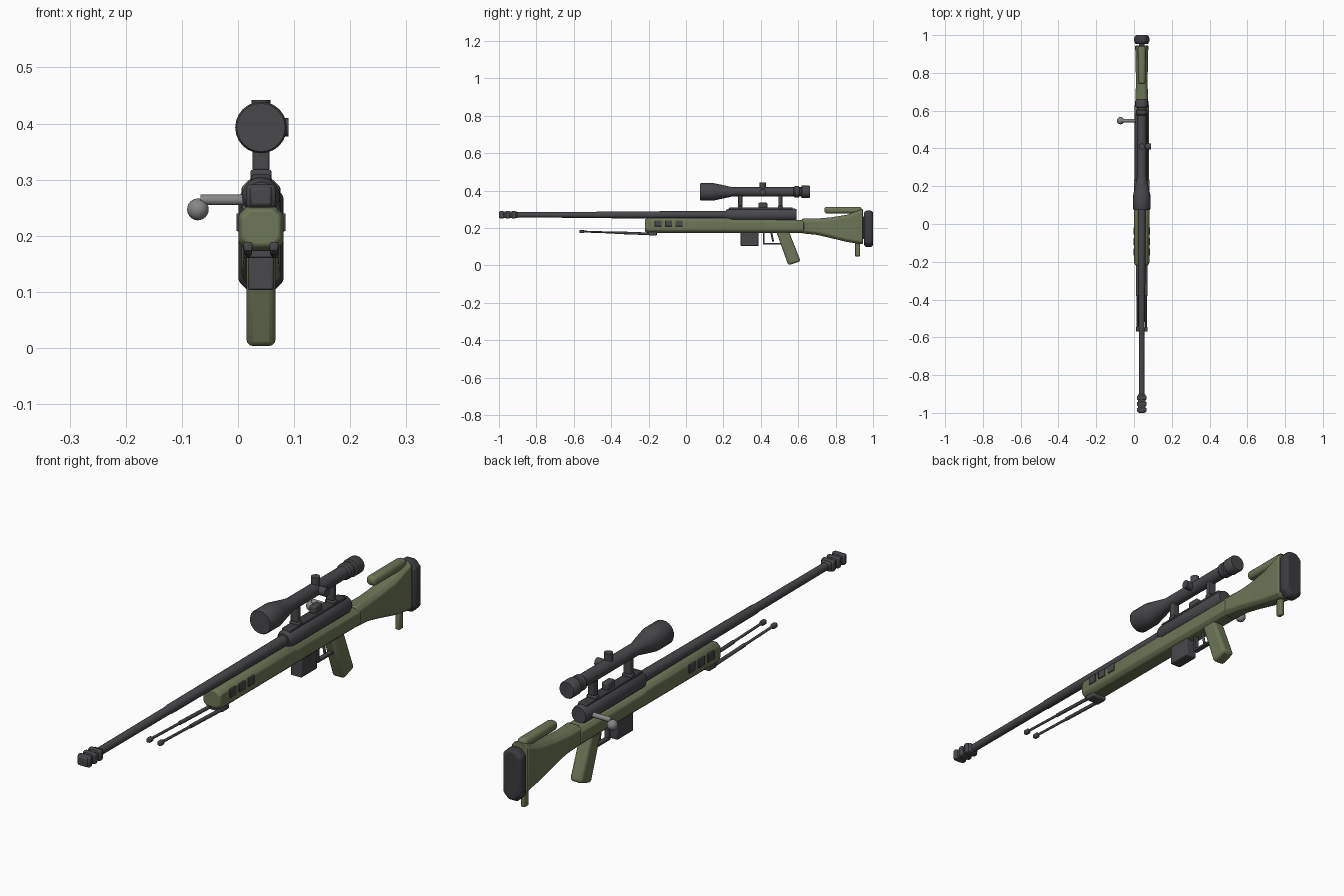
import bpy, bmesh, math
from mathutils import Vector, Matrix

cube = bpy.data.objects.get("Cube")
if cube:
    bpy.data.objects.remove(cube, do_unlink=True)

CX = 0.041   # centre line of the rifle


def material(name, rgb):
    m = bpy.data.materials.new(name)
    m.use_nodes = True
    m.diffuse_color = (*rgb, 1)
    m.node_tree.nodes["Principled BSDF"].inputs["Base Color"].default_value = (*rgb, 1)
    return m


GUN = material("dark gunmetal", (0.065, 0.065, 0.072))
BLACK = material("black rubber", (0.045, 0.045, 0.05))
GREEN = material("olive green", (0.15, 0.18, 0.095))
STEEL = material("bare steel", (0.24, 0.24, 0.24))


def finish(name, bm, mat, bevel=0, segments=2):
    bmesh.ops.recalc_face_normals(bm, faces=bm.faces)
    me = bpy.data.meshes.new(name)
    bm.to_mesh(me)
    bm.free()
    me.materials.append(mat)
    ob = bpy.data.objects.new(name, me)
    bpy.context.collection.objects.link(ob)
    if bevel:
        mod = ob.modifiers.new("soft edges", 'BEVEL')
        mod.width, mod.segments, mod.limit_method = bevel, segments, 'ANGLE'
    bpy.ops.object.select_all(action='DESELECT')
    ob.select_set(True)
    bpy.context.view_layer.objects.active = ob
    bpy.ops.object.shade_smooth_by_angle(angle=math.radians(35))
    return ob


def box(name, x, y, z, mat, bevel=0, segments=2):
    """Box from (min, max) ranges on each axis."""
    bm = bmesh.new()
    bmesh.ops.create_cube(bm, size=1)
    for v in bm.verts:
        v.co = [r[0] if c < 0 else r[1] for c, r in zip(v.co, (x, y, z))]
    return finish(name, bm, mat, bevel, segments)


def mid(w):
    return (CX - w / 2, CX + w / 2)


def lathe(name, profile, z, mat, sides=20):
    """Turned part along y from (y, radius) points."""
    bm = bmesh.new()
    rings = []
    for y, r in profile:
        rings.append([bm.verts.new((CX + r * math.cos(a), y, z + r * math.sin(a)))
                      for a in (math.tau * i / sides for i in range(sides))])
    skin(bm, rings)
    return finish(name, bm, mat)


def skin(bm, rings):
    n = len(rings[0])
    for a, b in zip(rings, rings[1:]):
        for i in range(n):
            bm.faces.new((a[i], a[(i + 1) % n], b[(i + 1) % n], b[i]))
    bm.faces.new(rings[0])
    bm.faces.new(rings[-1])


def loft(name, sections, mat, chamfer):
    """Chamfered rectangles (y, width, bottom, top) joined along y."""
    bm = bmesh.new()
    rings = []
    for y, w, lo, hi in sections:
        h, c = w / 2, chamfer
        pts = [(h - c, lo), (h, lo + c), (h, hi - c), (h - c, hi),
               (c - h, hi), (-h, hi - c), (-h, lo + c), (c - h, lo)]
        rings.append([bm.verts.new((CX + x, y, z)) for x, z in pts])
    skin(bm, rings)
    return finish(name, bm, mat, 0.004)


def rod(name, a, b, r, mat, sides=12):
    a, b = Vector(a), Vector(b)
    bm = bmesh.new()
    rot = (b - a).to_track_quat('Z', 'Y').to_matrix().to_4x4()
    bmesh.ops.create_cone(bm, cap_ends=True, segments=sides, radius1=r, radius2=r,
                          depth=(b - a).length,
                          matrix=Matrix.Translation((a + b) / 2) @ rot)
    return finish(name, bm, mat)


# Barrel and muzzle brake
lathe("barrel", [(-0.92, 0.015), (-0.48, 0.016), (-0.47, 0.018), (-0.05, 0.0195),
                 (0.24, 0.021)], 0.27, GUN)
box("muzzle_brake", mid(0.04), (-1.0, -0.9), (0.252, 0.288), GUN, 0.006)
for i in range(3):
    y = -0.995 + i * 0.032
    box(f"brake_baffle_{i + 1}", mid(0.052), (y, y + 0.022), (0.25, 0.291), GUN, 0.006)

# Receiver and top rail
lathe("receiver", [(0.215, 0.026), (0.23, 0.034), (0.58, 0.034), (0.59, 0.03)], 0.27, GUN)
box("top_rail", mid(0.036), (0.23, 0.57), (0.29, 0.309), BLACK, 0.004)
box("rail_block", mid(0.026), (0.388, 0.435), (0.305, 0.335), GUN, 0.005)

# Stock
loft("fore_stock", [(-0.22, 0.068, 0.182, 0.246), (-0.205, 0.08, 0.174, 0.252),
                    (0.23, 0.08, 0.174, 0.252), (0.25, 0.078, 0.174, 0.245),
                    (0.63, 0.078, 0.174, 0.243)], GREEN, 0.014)
loft("butt_stock", [(0.62, 0.072, 0.171, 0.25), (0.7, 0.064, 0.163, 0.25),
                    (0.77, 0.062, 0.147, 0.256), (0.86, 0.066, 0.125, 0.27),
                    (0.945, 0.07, 0.112, 0.302)], GREEN, 0.014)
box("cheek_rest", mid(0.04), (0.74, 0.94), (0.277, 0.313), GREEN, 0.014, 3)
box("pad_spacer", mid(0.03), (0.94, 0.965), (0.14, 0.26), GUN)
loft("butt_pad", [(0.953, 0.064, 0.106, 0.286), (0.965, 0.08, 0.097, 0.293),
                  (0.988, 0.08, 0.097, 0.293), (1.0, 0.064, 0.106, 0.286)], BLACK, 0.022)
box("rear_support", mid(0.018), (0.903, 0.93), (0.048, 0.13), GREEN, 0.004)

# Vents on both sides of the fore stock
for side, sx in (("left", 1), ("right", -1)):
    for i in range(3):
        y = -0.168 + i * 0.056
        x = sorted((CX + sx * 0.036, CX + sx * 0.044))
        box(f"{side}_vent_{i + 1}", x, (y, y + 0.038), (0.208, 0.24), GUN, 0.002)

# Pistol grip, slanted to the rear
bm = bmesh.new()
bmesh.ops.create_cube(bm, size=1)
for v in bm.verts:
    top = v.co.z > 0
    yc, half = (0.515, 0.034) if top else (0.58, 0.033)
    back = v.co.y > 0
    z = 0.185 if top else (0.022 if back else 0.0)
    v.co = (CX + math.copysign(0.026, v.co.x), yc + (half if back else -half), z)
finish("pistol_grip", bm, GREEN, 0.012, 3)

# Magazine, trigger and guard
box("magazine", mid(0.046), (0.292, 0.388), (0.103, 0.19), GUN, 0.004)
box("guard_front", mid(0.018), (0.412, 0.42), (0.111, 0.18), GUN)
box("guard_bottom", mid(0.018), (0.412, 0.515), (0.111, 0.119), GUN)
rod("trigger", (CX, 0.455, 0.18), (CX, 0.466, 0.127), 0.005, GUN)

# Bolt handle
rod("bolt_handle", (0.02, 0.547, 0.264), (-0.067, 0.547, 0.264), 0.0095, STEEL, 16)
bm = bmesh.new()
bmesh.ops.create_uvsphere(bm, u_segments=18, v_segments=12, radius=0.0195,
                          matrix=Matrix.Translation((-0.0715, 0.547, 0.247)))
finish("bolt_knob", bm, STEEL)

# Scope with mounts and turrets
SZ = 0.393
lathe("scope", [(0.075, 0.043), (0.08, 0.046), (0.15, 0.046), (0.165, 0.043), (0.25, 0.0245),
                (0.575, 0.0245), (0.582, 0.03), (0.603, 0.03), (0.606, 0.025),
                (0.616, 0.025), (0.619, 0.033), (0.658, 0.033), (0.663, 0.03)],
      SZ, GUN, 24)
rod("top_turret", (CX, 0.41, SZ), (CX, 0.41, 0.442), 0.0165, GUN, 16)
rod("side_turret", (CX, 0.41, SZ), (0.09, 0.41, SZ), 0.0165, GUN, 16)
for i, y in enumerate((0.29, 0.505)):
    box(f"scope_mount_{i + 1}", mid(0.03), (y - 0.011, y + 0.011), (0.317, 0.38), GUN, 0.003)
    box(f"mount_clamp_{i + 1}", mid(0.038), (y - 0.013, y + 0.013), (0.303, 0.318), GUN, 0.004)

# Folded bipod
box("bipod_bracket", mid(0.062), (-0.2, -0.155), (0.16, 0.178), GUN, 0.004)
for side, sx in (("left", 1), ("right", -1)):
    x = CX + sx * 0.023
    rod(f"{side}_leg_upper", (x, -0.16, 0.167), (x, -0.38, 0.175), 0.007, GUN)
    rod(f"{side}_leg_lower", (x, -0.37, 0.1745), (x, -0.56, 0.181), 0.005, GUN)
    box(f"{side}_foot", (x - 0.008, x + 0.008), (-0.57, -0.545), (0.172, 0.189), GUN, 0.004)
